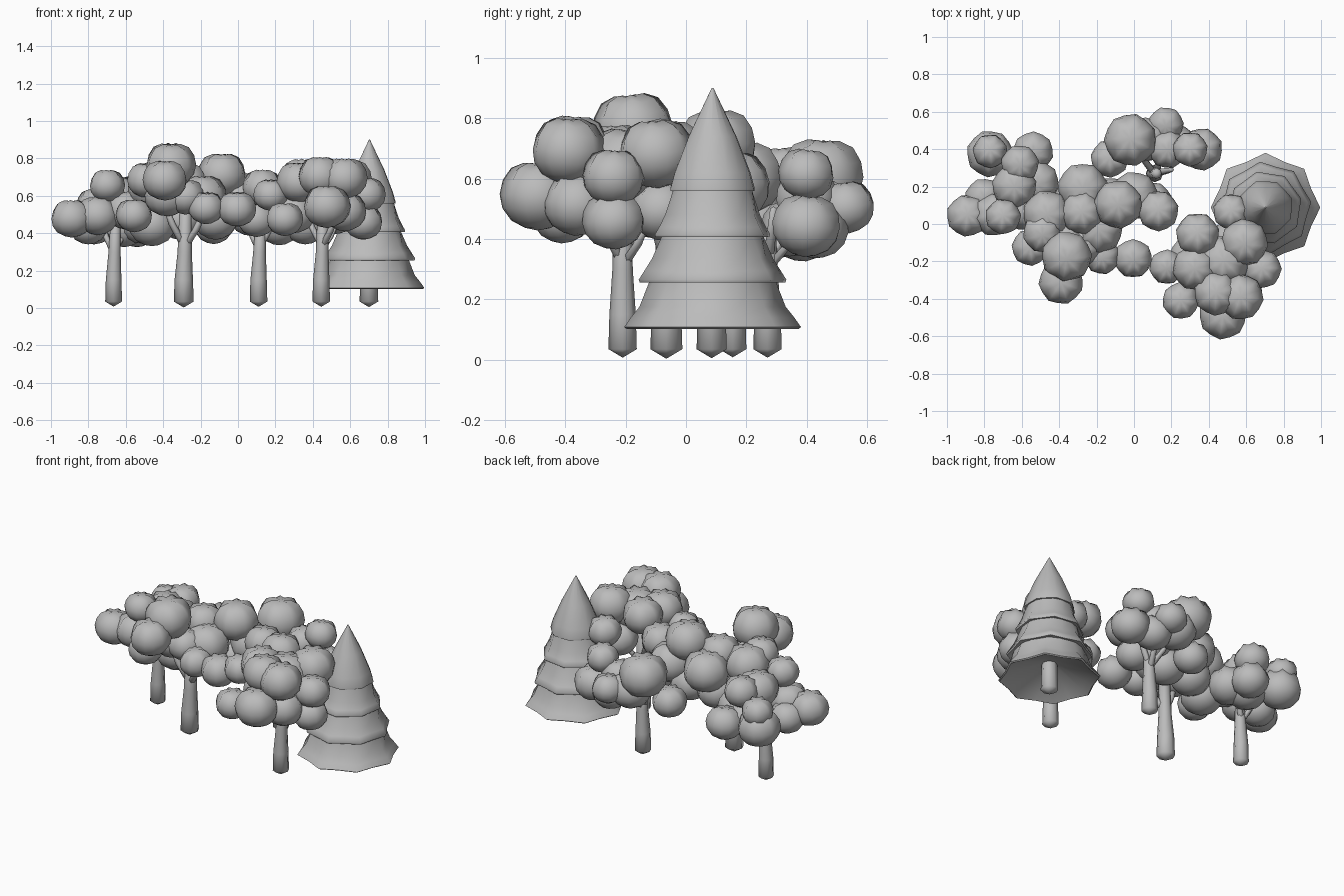
import bpy, bmesh, math, random
from mathutils import Vector, Matrix

random.seed(4)
GREY = bpy.data.materials.new("plain_grey")
GREY.diffuse_color = (0.5, 0.5, 0.5, 1)


def finish(bm, name, angle=50):
    bmesh.ops.recalc_face_normals(bm, faces=bm.faces)
    me = bpy.data.meshes.new(name)
    bm.to_mesh(me)
    bm.free()
    ob = bpy.data.objects.new(name, me)
    bpy.context.collection.objects.link(ob)
    me.materials.append(GREY)
    bpy.ops.object.select_all(action='DESELECT')
    ob.select_set(True)
    bpy.context.view_layer.objects.active = ob
    bpy.ops.object.shade_smooth_by_angle(angle=math.radians(angle))
    return ob


def bridge(bm, rings):
    for a, b in zip(rings, rings[1:]):
        for i in range(len(a)):
            j = (i + 1) % len(a)
            bm.faces.new((a[i], a[j], b[j], b[i]))


def cap(bm, ring, point):
    tip = bm.verts.new(point)
    for i in range(len(ring)):
        bm.faces.new((ring[i], ring[(i + 1) % len(ring)], tip))


def tube(bm, path, sides=8):
    """Tapered tube through (x, y, z, radius) points with pointed ends."""
    rings = []
    for x, y, z, r in path:
        rings.append([bm.verts.new((x + r * math.cos(2 * math.pi * i / sides),
                                    y + r * math.sin(2 * math.pi * i / sides), z))
                      for i in range(sides)])
    bridge(bm, rings)
    for ring, (x, y, z, r), d in ((rings[0], path[0], -0.6), (rings[-1], path[-1], 0.6)):
        cap(bm, ring, (x, y, z + d * r))


def trunk(name, x, y, top, r, branches):
    bm = bmesh.new()
    tube(bm, [(x, y, 0.035, r), (x, y, 0.15, r * 0.93),
              (x + 0.005, y, 0.3, r * 0.72), (x + 0.01, y, top, r * 0.6)])
    for dx, dy, z0, z1 in branches:
        tube(bm, [(x, y, z0, r * 0.45), (x + dx * 0.6, y + dy * 0.6, z0 + (z1 - z0) * 0.5, r * 0.38),
                  (x + dx, y + dy, z1, r * 0.28)], 6)
    finish(bm, name, 80)


# Puff silhouette: radius, height, depth of the radial creases
PUFF = [(0.4, 0.8, 0.08), (0.75, 0.64, 0.12), (0.97, 0.32, 0.08), (1.05, -0.05, 0.05),
        (0.97, -0.42, 0.03), (0.72, -0.74, 0.0), (0.35, -0.93, 0.0)]


def foliage(name, blobs, lobes=7):
    """Rounded puffs with a creased, flattened crown, given as (x, y, z, radius)."""
    bm = bmesh.new()
    for x, y, z, r in blobs:
        m = (Matrix.Translation((x, y, z))
             @ Matrix.Rotation(random.uniform(-0.15, 0.15), 4, 'X')
             @ Matrix.Rotation(random.uniform(0, 0.8), 4, 'Z') @ Matrix.Scale(r, 4))
        rings = []
        for pr, pz, crease in PUFF:
            rings.append([bm.verts.new(m @ Vector((
                pr * math.cos(math.pi * i / lobes) * (1 - crease * (i % 2)),
                pr * math.sin(math.pi * i / lobes) * (1 - crease * (i % 2)),
                pz + 0.8 * crease * (0.5 - i % 2)))) for i in range(2 * lobes)])
        bridge(bm, rings)
        cap(bm, rings[0], m @ Vector((0, 0, 0.8)))
        cap(bm, rings[-1], m @ Vector((0, 0, -1)))
    finish(bm, name, 60)


# Trunks with forked branches
trunk("left_trunk", -0.665, 0.155, 0.45, 0.045, [(-0.07, 0.05, 0.3, 0.47), (0.07, 0.06, 0.3, 0.45)])
trunk("middle_trunk", -0.29, -0.065, 0.55, 0.053, [(-0.1, -0.04, 0.34, 0.55), (0.11, -0.05, 0.32, 0.52)])
trunk("back_trunk", 0.11, 0.27, 0.42, 0.047, [(0.09, 0.02, 0.32, 0.5), (-0.08, 0.1, 0.32, 0.52), (0.05, 0.12, 0.3, 0.47)])
trunk("front_trunk", 0.445, -0.21, 0.55, 0.047, [(0.08, -0.08, 0.32, 0.5), (-0.08, 0.07, 0.34, 0.52), (0.08, 0.08, 0.31, 0.45)])

# Rounded crowns
foliage("left_foliage", [
    (-0.89, 0.045, 0.485, 0.108), (-0.77, 0.375, 0.46, 0.12), (-0.77, 0.39, 0.56, 0.088),
    (-0.54, 0.385, 0.43, 0.105), (-0.61, 0.32, 0.62, 0.098), (-0.64, 0.2, 0.6, 0.115),
    (-0.7, 0.04, 0.66, 0.092), (-0.75, 0.05, 0.5, 0.11), (-0.52, 0.22, 0.46, 0.115),
    (-0.8, 0.14, 0.44, 0.1), (-0.6, 0.08, 0.53, 0.11), (-0.61, 0.27, 0.44, 0.115)])
foliage("middle_foliage", [
    (-0.36, -0.175, 0.77, 0.13), (-0.39, -0.31, 0.69, 0.115), (-0.19, -0.03, 0.6, 0.125),
    (-0.465, 0.05, 0.65, 0.125), (-0.49, -0.05, 0.69, 0.1), (-0.275, 0.19, 0.61, 0.13),
    (-0.17, -0.175, 0.54, 0.092), (-0.005, -0.185, 0.535, 0.1), (-0.555, -0.125, 0.5, 0.095),
    (-0.085, 0.105, 0.72, 0.125), (0.13, 0.07, 0.65, 0.105), (0.0, 0.15, 0.58, 0.125),
    (-0.46, 0.05, 0.45, 0.12), (-0.28, 0.06, 0.68, 0.11), (0.1, 0.12, 0.48, 0.1),
    (-0.38, -0.1, 0.61, 0.12), (-0.12, 0.13, 0.48, 0.115), (-0.31, 0.13, 0.48, 0.115),
    (-0.28, -0.12, 0.6, 0.1)])
foliage("back_foliage", [
    (-0.02, 0.45, 0.615, 0.135), (0.17, 0.53, 0.51, 0.092), (0.3, 0.4, 0.62, 0.09),
    (0.18, 0.4, 0.54, 0.1), (-0.13, 0.35, 0.44, 0.098), (0.36, 0.4, 0.45, 0.11),
    (0.22, 0.43, 0.44, 0.105), (0.07, 0.45, 0.5, 0.115)])
foliage("front_foliage", [
    (0.59, -0.1, 0.69, 0.122), (0.34, -0.055, 0.7, 0.112), (0.175, -0.23, 0.61, 0.09),
    (0.25, -0.41, 0.48, 0.095), (0.325, -0.235, 0.68, 0.115), (0.44, -0.37, 0.71, 0.115),
    (0.475, -0.49, 0.55, 0.122), (0.57, -0.39, 0.7, 0.118), (0.685, -0.24, 0.61, 0.1),
    (0.52, 0.065, 0.6, 0.094), (0.67, -0.24, 0.465, 0.1), (0.48, -0.2, 0.65, 0.135),
    (0.3, -0.18, 0.51, 0.11), (0.57, -0.36, 0.52, 0.11), (0.52, -0.08, 0.5, 0.105)])

# Conifer: hollow wavy skirts stacked up to a pointed top
CX, CY, SIDES = 0.703, 0.088, 16
TIERS = [
    [(0.06, 0.2), (0.24, 0.125), (0.282, 0.102), (0.29, 0.108), (0.268, 0.14), (0.24, 0.175), (0.205, 0.265)],
    [(0.16, 0.275), (0.215, 0.258), (0.24, 0.255), (0.244, 0.265), (0.225, 0.295), (0.2, 0.335), (0.165, 0.415)],
    [(0.12, 0.43), (0.17, 0.41), (0.192, 0.406), (0.195, 0.415), (0.18, 0.44), (0.16, 0.48), (0.13, 0.57)],
    [(0.08, 0.57), (0.13, 0.558), (0.147, 0.558), (0.147, 0.568), (0.132, 0.62), (0.083, 0.74), (0.003, 0.9)]]
for n, profile in enumerate(TIERS):
    bm = bmesh.new()
    rings = []
    for k, (r, z) in enumerate(profile):
        dip = 0.0 if k > 5 else (0.1, 0.09, 0.08, 0.06)[n]
        ring = []
        for i in range(SIDES):
            a = 2 * math.pi * i / SIDES + 0.12 * n
            s = r * (1.01 - dip * (i % 2))
            ring.append(bm.verts.new((CX + s * math.cos(a), CY + s * math.sin(a), z)))
        rings.append(ring)
    bridge(bm, rings)
    bm.faces.new(rings[0])
    bm.faces.new(rings[-1])
    finish(bm, "conifer_tier_%d" % (n + 1), 60)

bm = bmesh.new()
tube(bm, [(0.7, 0.085, 0.035, 0.05), (0.7, 0.085, 0.28, 0.042)])
finish(bm, "conifer_trunk", 80)
